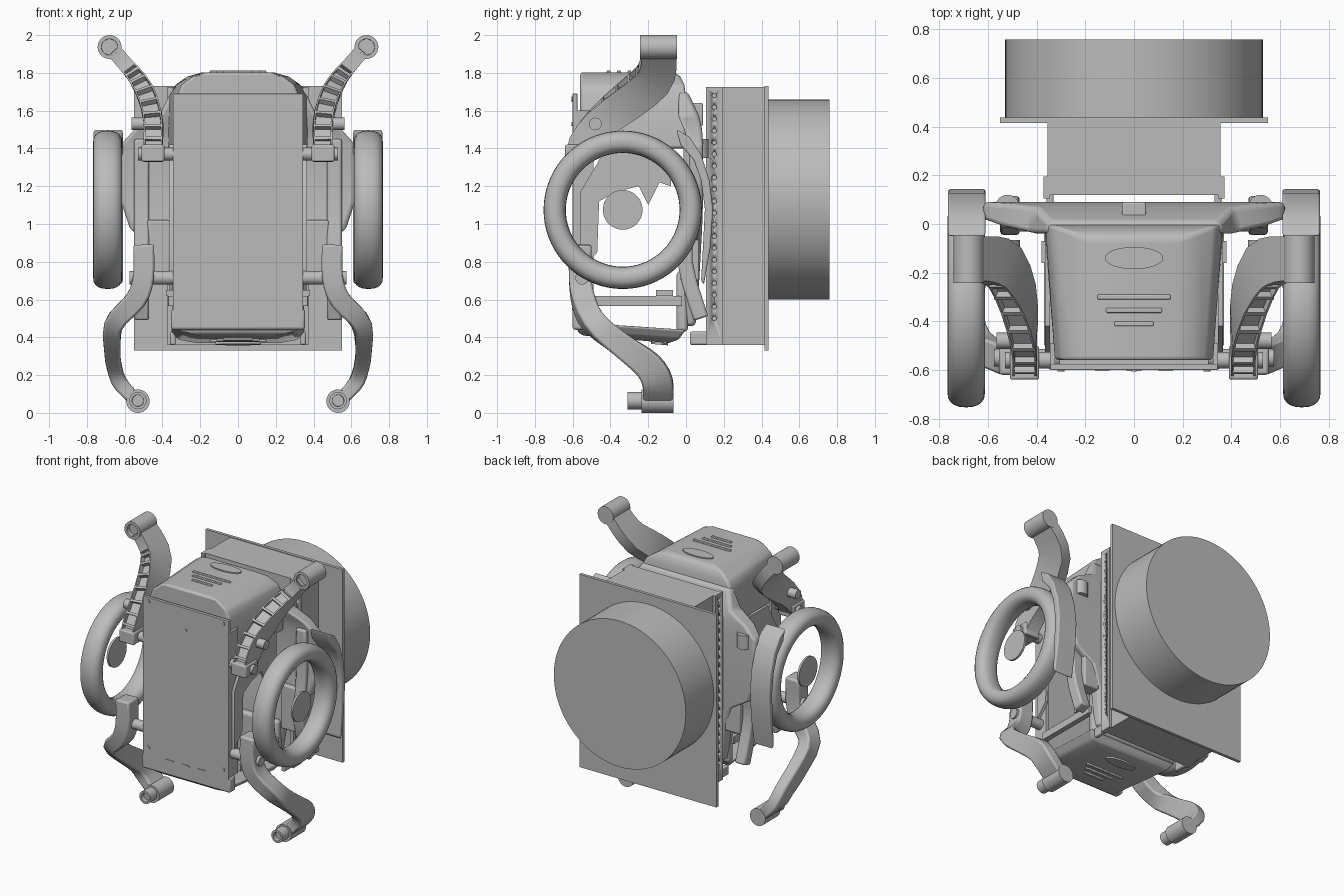
import bpy, bmesh, math
from mathutils import Matrix, Vector

old = bpy.data.objects.get("Cube")
if old:
    bpy.data.objects.remove(old)

grey = bpy.data.materials.new("plain_grey")
grey.use_nodes = True
GREY = (0.5, 0.5, 0.5, 1)
grey.diffuse_color = GREY
grey.node_tree.nodes["Principled BSDF"].inputs["Base Color"].default_value = GREY
SIDES = (("left", 1), ("right", -1))


def finish(name, bm, bevel=0, segments=3):
    bmesh.ops.recalc_face_normals(bm, faces=bm.faces)
    me = bpy.data.meshes.new(name)
    bm.to_mesh(me)
    bm.free()
    me.materials.append(grey)
    me.shade_smooth()
    me.set_sharp_from_angle(angle=math.radians(35))
    ob = bpy.data.objects.new(name, me)
    bpy.context.collection.objects.link(ob)
    if bevel:
        mod = ob.modifiers.new("bevel", "BEVEL")
        mod.width, mod.segments, mod.limit_method = bevel, segments, "ANGLE"
    return ob


def skin(rings, closed=False):
    """Bridge equal rings of points into a solid."""
    bm = bmesh.new()
    rows = [[bm.verts.new(p) for p in ring] for ring in rings]
    n = len(rows[0])
    for a, b in zip(rows, rows[1:] + rows[:1] if closed else rows[1:]):
        for i in range(n):
            j = (i + 1) % n
            bm.faces.new((a[i], a[j], b[j], b[i]))
    if not closed:
        bm.faces.new(rows[0])
        bm.faces.new(rows[-1])
    bmesh.ops.recalc_face_normals(bm, faces=bm.faces)
    return bm


def box(name, x, y, z, bevel=0):
    rings = [[(x[0], y[0], h), (x[1], y[0], h), (x[1], y[1], h), (x[0], y[1], h)] for h in z]
    return finish(name, skin(rings), bevel)


def disc_points(c, r, axis, n):
    u, v = [i for i in range(3) if i != axis]
    pts = []
    for k in range(n):
        p = Vector(c)
        p[u] += r * math.cos(math.tau * k / n)
        p[v] += r * math.sin(math.tau * k / n)
        pts.append(p)
    return pts


def cyl(name, c, r, length, axis, n=32, recess=0):
    """Cylinder centred on c; recess hollows the front end."""
    off = Vector((0, 0, 0))
    off[axis] = length / 2
    c = Vector(c)
    bm = skin([disc_points(c - off, r, axis, n), disc_points(c + off, r, axis, n)])
    if recess:
        cap = [f for f in bm.faces if f.normal[axis] < -0.9]
        bmesh.ops.inset_region(bm, faces=cap, thickness=recess)
        bmesh.ops.inset_region(bm, faces=cap, thickness=0.001, depth=-0.03)
    return finish(name, bm)


def side_plate(name, pts, x, bevel=0):
    """Extrude a y-z outline between two x positions."""
    return finish(name, skin([[(h, y, z) for y, z in pts] for h in x]), bevel)


def smooth_path(stations, n=3):
    s = [Vector(p) for p in stations]
    out = []
    for i in range(len(s) - 1):
        a, b, c, d = s[max(i - 1, 0)], s[i], s[i + 1], s[min(i + 2, len(s) - 1)]
        for k in range(n):
            t = k / n
            out.append(0.5 * (2 * b + (c - a) * t + (2 * a - 5 * b + 4 * c - d) * t * t
                              + (3 * b - a - 3 * c + d) * t ** 3))
    return out + [s[-1]]


def arm(name, stations, s, n=3, ribs=None):
    """Sweep a rectangle along x, y, z, width, depth stations."""
    path = smooth_path(stations, n)
    pos = [Vector((p[0] * s, p[1], p[2])) for p in path]
    rings = []
    for i, p in enumerate(path):
        t = (pos[min(i + 1, len(pos) - 1)] - pos[max(i - 1, 0)]).normalized()
        d = Vector((0, 1, 0))
        d = (d - t * d.dot(t)).normalized()
        w = t.cross(d) * p[3] / 2
        d *= p[4] / 2
        rings.append([pos[i] - w - d, pos[i] + w - d, pos[i] + w + d, pos[i] - w + d])
    bm = skin(rings)
    if ribs:
        cells = [f for f in bm.faces if f.normal.y < -0.45
                 and ribs[0] < f.calc_center_median().z < ribs[1]]
        bmesh.ops.inset_individual(bm, faces=cells, thickness=0.012)
        bmesh.ops.inset_individual(bm, faces=cells, thickness=0.001, depth=-0.03)
        return finish(name, bm)
    return finish(name, bm, 0.012, 2)


def trapezoid_loft(name, rows, bevel, lift=0):
    """Rows hold z, front half width, back half width, front y, back y."""
    rings = [[(-f, y0, z + lift), (f, y0, z + lift), (b, y1, z), (-b, y1, z)]
             for z, f, b, y0, y1 in rows]
    return finish(name, skin(rings), bevel)


# Rear drum, mounting plate and equipment box
cyl("rear_drum", (0, 0.597, 1.13), 0.53, 0.325, 1, 96)
box("rear_plate", (-0.55, 0.55), (0.415, 0.437), (0.33, 1.73))
box("equipment_box", (-0.355, 0.355), (0.12, 0.42), (0.36, 1.725))
for side, s in SIDES:
    flange = box(side + "_flange", sorted((s * 0.345, s * 0.372)), (0.105, 0.195), (0.36, 1.725))
    holes = bmesh.new()
    for k in range(20):
        place = Matrix.Translation((s * 0.372, 0.15, 0.5 + k * 0.0621)) @ Matrix.Rotation(math.pi / 2, 4, "Y")
        bmesh.ops.create_cone(holes, cap_ends=True, segments=12, radius1=0.012, radius2=0.012,
                              depth=0.03, matrix=place)
    cutter = finish(side + "_hole_cutter", holes)
    cutter.hide_render = True
    cutter.hide_set(True)
    mod = flange.modifiers.new("holes", "BOOLEAN")
    mod.object, mod.operation, mod.solver = cutter, "DIFFERENCE", "EXACT"
    box(side + "_flange_foot", sorted((s * 0.33, s * 0.36)), (0.02, 0.13), (0.36, 0.43), 0.01)

# Front panel with folded sides
box("front_panel", (-0.345, 0.345), (-0.6, -0.575), (0.53, 1.69), 0.004)
for side, s in SIDES:
    box(side + "_panel_side", sorted((s * 0.325, s * 0.345)), (-0.58, -0.49), (0.55, 1.6))
    for z in (0.6, 1.66):
        cyl(side + "_panel_screw", (s * 0.3, -0.602, z), 0.014, 0.008, 1, 16)
for x in (-0.13, 0, 0.13):
    box("panel_slot", (x - 0.03, x + 0.03), (-0.604, -0.598), (0.545, 0.555))
cyl("panel_pin", (0, -0.602, 1.53), 0.01, 0.008, 1, 12)

# Top cap, flat at the front and rounded at the rear
trapezoid_loft("top_cap", [(1.4, 0.32, 0.37, -0.56, 0.0), (1.67, 0.325, 0.365, -0.56, 0.0),
                           (1.735, 0.3, 0.335, -0.56, -0.008), (1.78, 0.24, 0.27, -0.56, -0.03),
                           (1.803, 0.17, 0.19, -0.56, -0.06)], 0.015)
# Bottom cap sloping down to the rear, with front lip and rear wall
trapezoid_loft("bottom_cap", [(0.37, 0.2, 0.22, -0.55, -0.09), (0.388, 0.3, 0.32, -0.57, -0.04),
                              (0.44, 0.345, 0.36, -0.59, 0.0)], 0.015, 0.04)
box("bottom_lip", (-0.355, 0.355), (-0.6, -0.53), (0.44, 0.55), 0.015)
box("bottom_rear_wall", (-0.35, 0.35), (-0.05, 0.01), (0.43, 0.75), 0.02)

# Badge and ridges on both caps
for name, level, slope in (("top", 1.805, 0), ("bottom", 0.363, -0.087)):
    badge = cyl(name + "_badge", (0, 0, 0), 0.12, 0.012, 2, 48)
    badge.scale.y = 0.38
    badge.location = (0, -0.14, level + slope * -0.05)
    badge.rotation_euler.x = math.atan(slope)
    for y, w in ((-0.3, 0.15), (-0.355, 0.115), (-0.41, 0.08)):
        z = level + slope * (y + 0.09)
        box(name + "_ridge", (-w, w), (y - 0.01, y + 0.01), (z - 0.007, z + 0.007), 0.005)

# Rear shell flaring out to the guards
trapezoid_loft("rear_shell", [(0.46, 0.34, 0.33, -0.01, 0.05), (0.7, 0.37, 0.36, -0.01, 0.07),
                              (0.88, 0.42, 0.42, -0.01, 0.08), (0.97, 0.57, 0.57, 0.0, 0.085),
                              (1.12, 0.62, 0.62, 0.015, 0.09), (1.42, 0.62, 0.62, 0.015, 0.09),
                              (1.5, 0.55, 0.54, -0.01, 0.085), (1.57, 0.42, 0.41, -0.04, 0.07),
                              (1.7, 0.36, 0.35, -0.04, 0.01)], 0.02)
box("rear_latch", (-0.05, 0.05), (-0.01, 0.09), (1.52, 1.64), 0.008)

for side, s in SIDES:
    # Ring wheel with rounded oval section
    rings = []
    for k in range(72):
        a = math.tau * k / 72
        ring = []
        for j in range(20):
            b = math.tau * j / 20
            c, d = math.cos(b), math.sin(b)
            r = 0.36 + 0.059 * math.copysign(abs(c) ** 0.85, c)
            x = 0.69 + 0.077 * math.copysign(abs(d) ** 0.85, d)
            ring.append((s * x, -0.335 + r * math.cos(a), 1.075 + r * math.sin(a)))
        rings.append(ring)
    finish(side + "_ring_wheel", skin(rings, True))
    cyl(side + "_hub_disc", (s * 0.74, -0.335, 1.075), 0.105, 0.015, 0, 48)

    # Curved wheel guard
    guard = [(-0.05, 1.5), (0.02, 1.46), (0.08, 1.37), (0.125, 1.23), (0.143, 1.08), (0.13, 0.88),
             (0.095, 0.68), (0.08, 0.7), (0.09, 0.88), (0.1, 1.08), (0.08, 1.23), (0.04, 1.34), (-0.03, 1.42)]
    side_plate(side + "_wheel_guard", guard, (s * 0.61, s * 0.765), 0.01)

    # Upper arm with ribbed front
    arm(side + "_upper_arm",
        [(0.66, -0.145, 1.92, 0.08, 0.18), (0.6, -0.145, 1.85, 0.08, 0.19),
         (0.53, -0.18, 1.76, 0.085, 0.2), (0.475, -0.31, 1.65, 0.1, 0.19),
         (0.45, -0.46, 1.53, 0.1, 0.17), (0.45, -0.55, 1.42, 0.1, 0.15),
         (0.45, -0.575, 1.34, 0.1, 0.12)], s, 2, (1.35, 1.82))
    cyl(side + "_upper_boss", (s * 0.68, -0.145, 1.937), 0.063, 0.195, 1, 32, 0.02)
    cyl(side + "_upper_bolt", (s * 0.5, -0.48, 1.53), 0.033, 0.13, 0, 24)
    cyl(side + "_upper_hinge", (s * 0.43, -0.56, 1.37), 0.034, 0.2, 0, 24)
    box(side + "_upper_hinge_block", sorted((s * 0.39, s * 0.51)), (-0.64, -0.5), (1.33, 1.42), 0.01)

    # Lower arm
    arm(side + "_lower_arm",
        [(0.5, -0.56, 0.89, 0.11, 0.12), (0.5, -0.56, 0.72, 0.11, 0.12),
         (0.54, -0.545, 0.6, 0.11, 0.12), (0.65, -0.49, 0.48, 0.1, 0.12),
         (0.665, -0.33, 0.35, 0.085, 0.13), (0.655, -0.2, 0.25, 0.08, 0.15),
         (0.625, -0.15, 0.16, 0.08, 0.16), (0.55, -0.15, 0.075, 0.07, 0.16)], s)
    cyl(side + "_lower_boss", (s * 0.53, -0.15, 0.062), 0.062, 0.17, 1)
    cyl(side + "_lower_tip", (s * 0.53, -0.26, 0.065), 0.046, 0.1, 1, 24, 0.015)
    cyl(side + "_lower_hinge", (s * 0.44, -0.55, 0.715), 0.036, 0.27, 0, 24)

    # Frame rail, side box and cross bar
    arm(side + "_frame_rail",
        [(0.51, 0.02, 1.45, 0.08, 0.07), (0.51, 0.02, 1.1, 0.08, 0.07),
         (0.51, -0.005, 0.8, 0.08, 0.08), (0.51, 0.08, 0.5, 0.08, 0.08)], s)
    box(side + "_side_box", sorted((s * 0.36, s * 0.48)), (-0.03, 0.07), (0.7, 1.02), 0.01)
    box(side + "_cross_bar", sorted((s * 0.33, s * 0.37)), (-0.5, -0.02), (0.565, 0.62), 0.004)
    box(side + "_bar_stop", sorted((s * 0.33, s * 0.38)), (-0.16, -0.07), (0.62, 0.65))

    # Notched bracket behind the wheel
    bracket = [(-0.56, 1.17), (-0.47, 1.32), (-0.42, 1.42), (-0.08, 1.42), (-0.08, 1.2), (-0.14, 1.22),
               (-0.2, 1.1), (-0.25, 1.2), (-0.37, 1.17), (-0.46, 1.12), (-0.47, 0.85), (-0.56, 0.75)]
    side_plate(side + "_bracket", bracket, (s * 0.345, s * 0.365))

    # Clips and ears on the rear shell
    box(side + "_clip", sorted((s * 0.26, s * 0.36)), (-0.04, 0.01), (1.58, 1.68), 0.006)
    cyl(side + "_ear", (s * 0.52, 0.07, 1.4), 0.05, 0.1, 2, 24)
